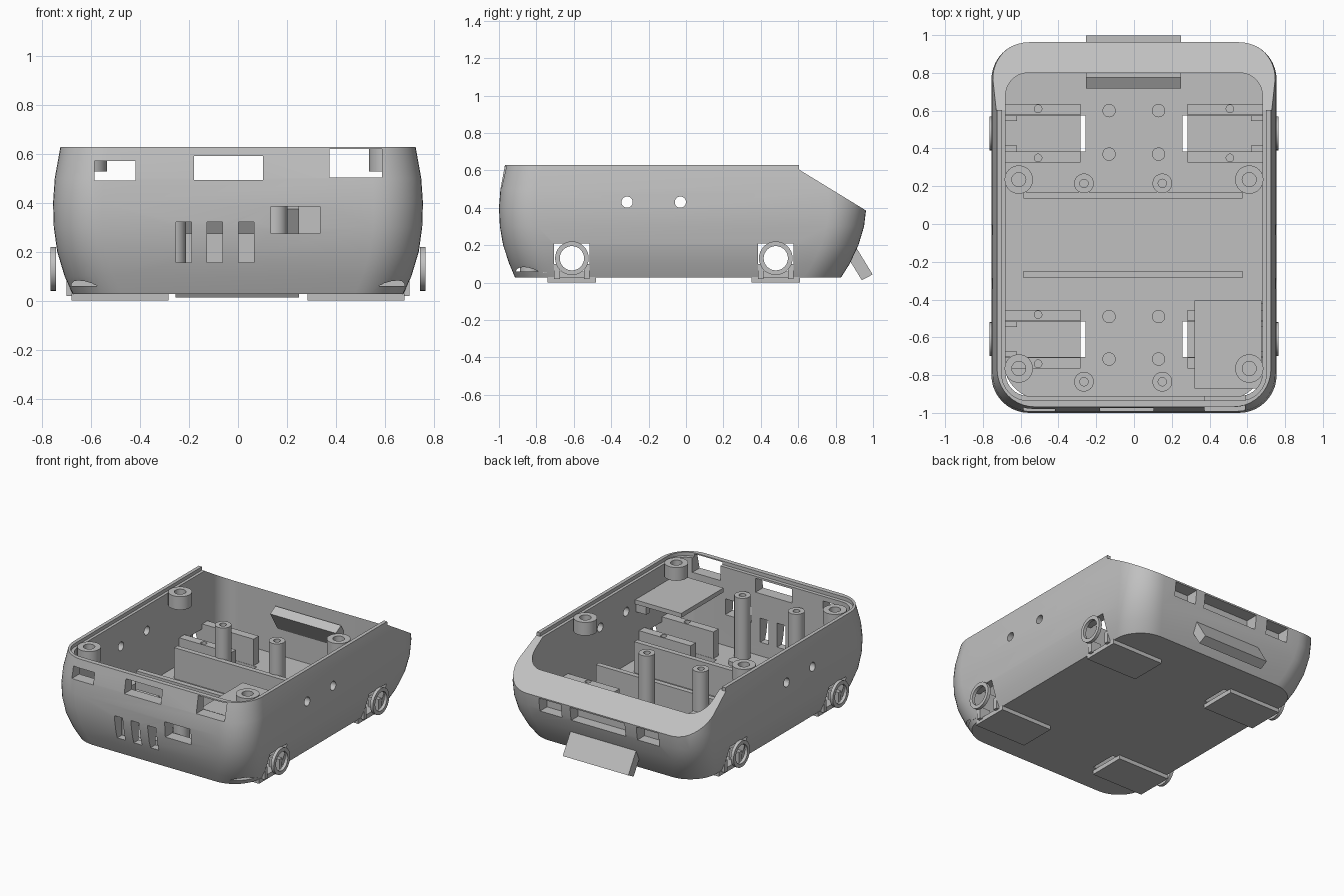
import bpy, bmesh, math
from mathutils import Matrix, Vector

if "Cube" in bpy.data.objects:
    bpy.data.objects.remove(bpy.data.objects["Cube"])

grey = bpy.data.materials.new("plain grey")
grey.use_nodes = True
colour = (0.53, 0.53, 0.53, 1)
grey.diffuse_color = colour
grey.node_tree.nodes["Principled BSDF"].inputs["Base Color"].default_value = colour


def make(name, bm):
    bmesh.ops.recalc_face_normals(bm, faces=bm.faces)
    mesh = bpy.data.meshes.new(name)
    bm.to_mesh(mesh)
    bm.free()
    mesh.materials.append(grey)
    ob = bpy.data.objects.new(name, mesh)
    bpy.context.collection.objects.link(ob)
    return ob


def box(name, x, y, z):
    bm = bmesh.new()
    bmesh.ops.create_cube(bm, size=1)
    for v in bm.verts:
        v.co = Vector([(r[0] + r[1]) / 2 + c * (r[1] - r[0]) for c, r in zip(v.co, (x, y, z))])
    return make(name, bm)


def cylinder(name, centre, radius, depth, axis="Z"):
    bm = bmesh.new()
    turn = Matrix.Rotation(math.pi / 2, 4, "Y") if axis == "X" else Matrix()
    bmesh.ops.create_cone(bm, cap_ends=True, segments=32, radius1=radius, radius2=radius,
                          depth=depth, matrix=Matrix.Translation(centre) @ turn)
    return make(name, bm)


def loft(name, rows, steps=10):
    """Stack of rounded rectangles: z, half width, front y, back y, corner radius."""
    bm = bmesh.new()
    rings = []
    for z, hx, yf, yb, r in rows:
        ring = []
        for q, (cx, cy) in enumerate([(hx - r, yb - r), (r - hx, yb - r),
                                      (r - hx, yf + r), (hx - r, yf + r)]):
            for i in range(steps + 1):
                a = (q + i / steps) * math.pi / 2
                ring.append(bm.verts.new((cx + r * math.cos(a), cy + r * math.sin(a), z)))
        rings.append(ring)
    n = len(rings[0])
    for low, high in zip(rings, rings[1:]):
        for i in range(n):
            j = (i + 1) % n
            bm.faces.new((low[i], low[j], high[j], high[i]))
    bm.faces.new(rings[0][::-1])
    bm.faces.new(rings[-1])
    return make(name, bm)


def prism(name, outline, x0, x1):
    """Side outline in y, z extruded along x."""
    bm = bmesh.new()
    face = bm.faces.new([bm.verts.new((x0, y, z)) for y, z in outline])
    out = bmesh.ops.extrude_face_region(bm, geom=[face])["geom"]
    bmesh.ops.translate(bm, vec=(x1 - x0, 0, 0),
                        verts=[v for v in out if isinstance(v, bmesh.types.BMVert)])
    return make(name, bm)


def cut(ob, cutters):
    for c in cutters:
        mod = ob.modifiers.new("cut", "BOOLEAN")
        mod.operation, mod.solver, mod.object = "DIFFERENCE", "EXACT", c
    graph = bpy.context.evaluated_depsgraph_get()
    mesh = bpy.data.meshes.new_from_object(ob.evaluated_get(graph))
    ob.modifiers.clear()
    ob.data = mesh
    mesh.materials.clear()
    mesh.materials.append(grey)
    for c in cutters:
        bpy.data.objects.remove(c)
    return ob


def smooth(ob):
    bpy.ops.object.select_all(action="DESELECT")
    ob.select_set(True)
    bpy.context.view_layer.objects.active = ob
    bpy.ops.object.shade_smooth_by_angle(angle=math.radians(30))


def tube(name, centre, radius, hole, depth, axis="Z"):
    ob = cylinder(name, centre, radius, depth, axis)
    smooth(cut(ob, [cylinder("bore", centre, hole, depth * 1.5, axis)]))


# Bulging shell
shell = loft("shell", [
    (0.027, 0.675, -0.914, 0.829, 0.2), (0.1, 0.708, -0.945, 0.875, 0.2),
    (0.2, 0.738, -0.978, 0.922, 0.2), (0.3, 0.752, -0.995, 0.952, 0.2),
    (0.4, 0.755, -1.0, 0.964, 0.2), (0.5, 0.748, -0.992, 0.96, 0.2),
    (0.628, 0.725, -0.968, 0.945, 0.2)])
FLOOR = 0.06
AXLES = (-0.61, 0.48)
cuts = [
    loft("cavity", [(FLOOR, 0.68, -0.91, 0.8, 0.12), (0.8, 0.68, -0.91, 0.8, 0.12)]),
    loft("lip", [(0.604, 0.7, -0.935, 0.8, 0.14), (0.8, 0.7, -0.935, 0.8, 0.14)]),
    prism("slope", [(0.604, 0.8), (0.604, 0.604), (1.1, 0.301), (1.1, 0.8)], -1, 1)]

# Front ports and vents
for x0, x1, z0, z1 in [(-0.585, -0.418, 0.49, 0.571), (-0.18, 0.102, 0.493, 0.59),
                       (0.373, 0.587, 0.502, 0.62), (0.135, 0.335, 0.275, 0.385)]:
    cuts.append(box("port", (x0, x1), (-1.1, -0.85), (z0, z1)))
for x in (-0.222, -0.095, 0.034):
    cuts.append(box("vent", (x - 0.032, x + 0.032), (-1.1, -0.85), (0.155, 0.322)))

# Back recesses
for x0, x1 in [(-0.46, -0.29), (-0.2, 0.22), (0.29, 0.46)]:
    cuts.append(box("recess", (x0, x1), (0.87, 1.1), (0.28, 0.375)))

# Side holes and axle openings
for y in (-0.315, -0.03):
    cuts.append(cylinder("side_hole", (0, y, 0.43), 0.03, 2, "X"))
for s in (-1, 1):
    for y in AXLES:
        cuts.append(box("axle_opening", sorted((s * 0.257, s * 0.9)),
                        (y - 0.095, y + 0.095), (-0.1, 0.21)))
smooth(cut(shell, cuts))

# Axle mounts
for s, side in ((-1, "right"), (1, "left")):
    for y, end in zip(AXLES, ("front", "back")):
        tag = f"{end}_{side}"
        box("mount_plate_" + tag, sorted((s * 0.284, s * 0.68)), (y - 0.13, y + 0.13), (0, 0.03))
        tube("axle_ring_" + tag, (s * 0.754, y, 0.13), 0.09, 0.065, 0.022, "X")
        for t in (-1, 1):
            box("ring_foot_" + tag, sorted((s * 0.62, s * 0.7)),
                sorted((y + t * 0.065, y + t * 0.095)), (0.02, 0.1))
            bar = box("motor_bar_" + tag, sorted((s * 0.284, s * 0.685)),
                      sorted((y + t * 0.097, y + t * 0.155)), (FLOOR - 0.01, 0.245))
            cut(bar, [cylinder("screw_hole", (s * 0.508, y + t * 0.13, 0.22), 0.02, 0.12)])

# Lid bosses on the side walls
for x in (-0.61, 0.61):
    for y in (-0.765, 0.235):
        tube("lid_boss", (x, y, 0.573), 0.075, 0.037, 0.092)

# Tall standoffs and low floor posts
for x in (-0.265, 0.15):
    for y in (-0.835, 0.215):
        tube("standoff", (x, y, 0.27), 0.052, 0.022, 0.44)
for x in (-0.132, 0.13):
    for y in (-0.715, -0.49, 0.37, 0.6):
        smooth(cylinder("floor_post", (x, y, 0.07), 0.035, 0.04))

# Cross walls
for y in (-0.268, 0.152):
    box("cross_wall", (-0.585, 0.575), (y - 0.018, y + 0.018), (FLOOR - 0.01, 0.275))

# Raised shelf and its bracket
box("shelf", (0.32, 0.675), (-0.87, -0.405), (0.45, 0.48))
box("shelf_bracket", (0.6, 0.69), (-0.46, -0.42), (0.39, 0.455))

# Slanted bar through the back wall
prism("back_flap", [(0.998, 0.043), (0.94, 0.013), (0.717, 0.375), (0.775, 0.408)], -0.255, 0.25)
